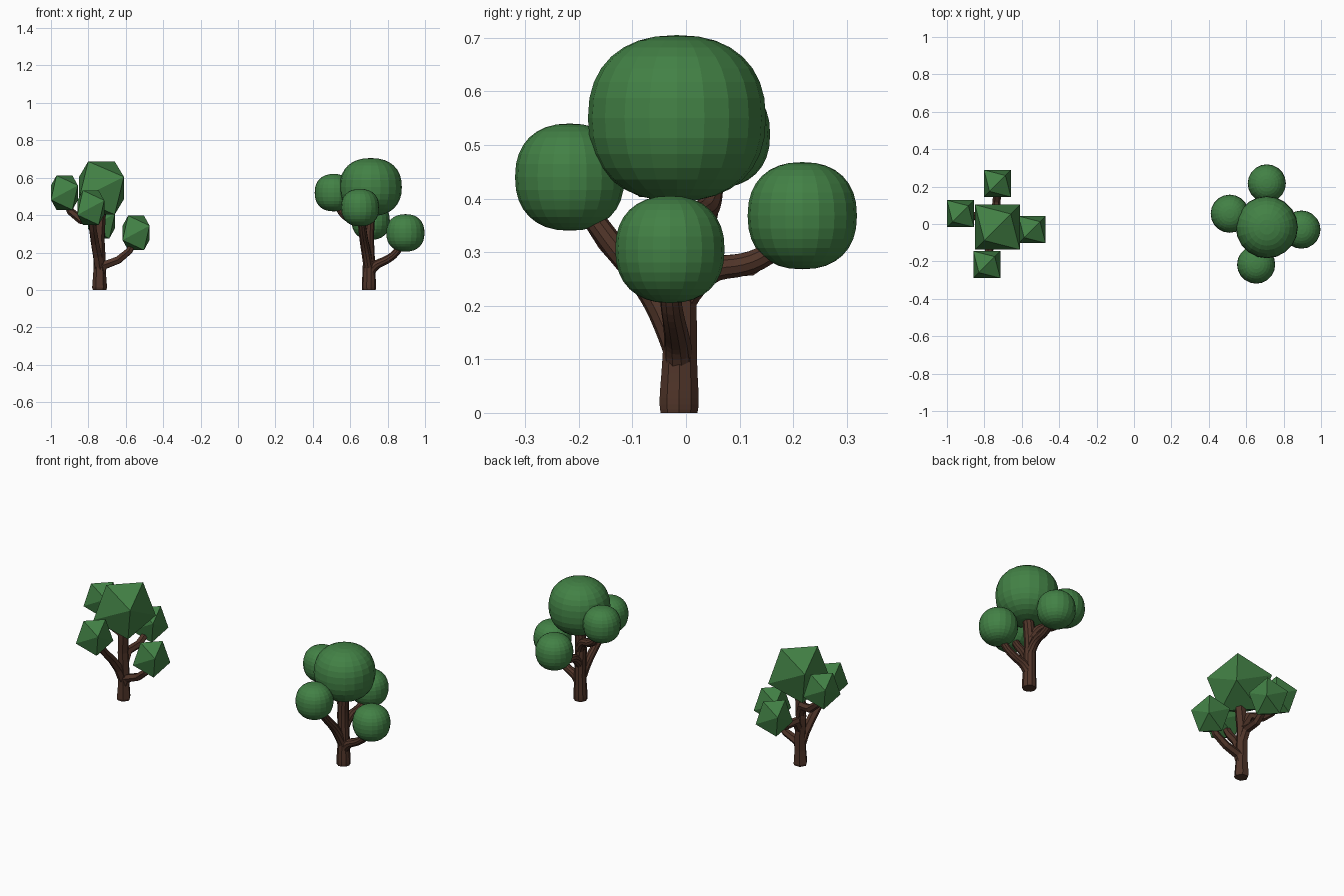
import bpy, bmesh, math
from mathutils import Vector

if "Cube" in bpy.data.objects:
    bpy.data.objects.remove(bpy.data.objects["Cube"])

# materials
def material(name, rgb):
    m = bpy.data.materials.new(name)
    m.diffuse_color = (*rgb, 1)
    m.use_nodes = True
    m.node_tree.nodes["Principled BSDF"].inputs["Base Color"].default_value = m.diffuse_color
    return m

LEAF = material("leaf_green", (0.055, 0.22, 0.06))
BARK = material("bark_brown", (0.08, 0.035, 0.022))

def add_mesh(name, mesh, mat):
    mesh.materials.clear()
    mesh.materials.append(mat)
    for p in mesh.polygons:
        p.use_smooth = False
        p.material_index = 0
    ob = bpy.data.objects.new(name, mesh)
    bpy.context.collection.objects.link(ob)
    return ob

# tapered limb following a path of (x, y, z, radius)
def limb(name, path, dx, detailed):
    cu = bpy.data.curves.new(name, 'CURVE')
    cu.dimensions = '3D'
    cu.bevel_depth = 1.0
    cu.bevel_resolution = 3 if detailed else 1
    cu.use_fill_caps = True
    cu.resolution_u = 4 if detailed else 1
    sp = cu.splines.new('NURBS' if detailed else 'POLY')
    sp.points.add(len(path) - 1)
    for pt, (x, y, z, r) in zip(sp.points, path):
        pt.co = (x + dx, y, z, 1)
        pt.radius = r
    if detailed:
        sp.order_u = 3
        sp.use_endpoint_u = True
    tmp = bpy.data.objects.new("tmp", cu)
    bpy.context.collection.objects.link(tmp)
    dg = bpy.context.evaluated_depsgraph_get()
    mesh = bpy.data.meshes.new_from_object(tmp.evaluated_get(dg))
    bpy.data.objects.remove(tmp)
    return add_mesh(name, mesh, BARK)

# rounded foliage: boxy-profiled ball of revolution
def round_foliage(name, c, r, rz):
    seg, rings, e = 20, 16, 2 / 2.3
    bm = bmesh.new()
    bmesh.ops.create_uvsphere(bm, u_segments=seg, v_segments=rings, radius=1)
    for v in bm.verts:
        h = max(-1, min(1, v.co.z))
        rad = math.hypot(v.co.x, v.co.y)
        k = rad ** e / rad if rad > 1e-5 else 0
        v.co = Vector((v.co.x * k * r, v.co.y * k * r,
                       math.copysign(abs(h) ** e, h) * rz)) + Vector(c)
    mesh = bpy.data.meshes.new(name)
    bm.to_mesh(mesh)
    bm.free()
    add_mesh(name, mesh, LEAF)

# faceted foliage: twelve triangles, crossed top and bottom edges
def faceted_foliage(name, c, half, h):
    bm = bmesh.new()
    for s in (-1, 1):
        for x, y, z in ((0.59, 0.59, 1), (0.59, -0.59, -1),
                        (1, -1, 0.42), (1, 1, -0.42)):
            bm.verts.new(Vector((s * x * half, s * y * half, z * h)) + Vector(c))
    bmesh.ops.convex_hull(bm, input=bm.verts)
    bmesh.ops.recalc_face_normals(bm, faces=bm.faces)
    mesh = bpy.data.meshes.new(name)
    bm.to_mesh(mesh)
    bm.free()
    add_mesh(name, mesh, LEAF)

# layout shared by both trees (positions of the round tree)
CROWN = (0.71, -0.017, 0.55)
TUFTS = {"back": (0.71, 0.217, 0.368), "left": (0.512, 0.055, 0.52),
         "right": (0.895, -0.03, 0.305), "front": (0.653, -0.217, 0.44)}
LIMBS = {
    "trunk": [(0.70, -0.013, 0, 0.036), (0.70, -0.013, 0.012, 0.040),
              (0.70, -0.012, 0.09, 0.034), (0.70, -0.010, 0.17, 0.032),
              (0.695, -0.012, 0.28, 0.031), (0.70, -0.015, 0.36, 0.031),
              (0.71, -0.017, 0.46, 0.027)],
    "back_branch": [(0.70, -0.01, 0.20, 0.026), (0.70, 0.03, 0.27, 0.024),
                    (0.705, 0.12, 0.275, 0.022), (0.71, 0.18, 0.315, 0.020),
                    (0.71, 0.205, 0.36, 0.018)],
    "left_branch": [(0.70, -0.01, 0.29, 0.026), (0.67, 0.015, 0.365, 0.024),
                    (0.60, 0.04, 0.375, 0.023), (0.545, 0.05, 0.42, 0.021),
                    (0.52, 0.055, 0.48, 0.018)],
    "right_branch": [(0.70, -0.012, 0.08, 0.028), (0.72, -0.015, 0.13, 0.026),
                     (0.80, -0.02, 0.16, 0.022), (0.86, -0.03, 0.21, 0.020),
                     (0.885, -0.03, 0.27, 0.018)],
    "front_branch": [(0.70, -0.012, 0.11, 0.028), (0.688, -0.04, 0.185, 0.026),
                     (0.675, -0.085, 0.255, 0.024), (0.665, -0.145, 0.32, 0.022),
                     (0.655, -0.205, 0.41, 0.019)],
}

for style, dx, detailed in (("round", 0.0, True), ("faceted", -1.44, False)):
    for part, path in LIMBS.items():
        limb(f"{style}_tree_{part}", path, dx, detailed)
    for part, (x, y, z) in TUFTS.items():
        name = f"{style}_tree_{part}_foliage"
        if detailed:
            round_foliage(name, (x, y, z), 0.102, 0.1)
        else:
            faceted_foliage(name, (x + dx, y, z), 0.072, 0.092)
    x, y, z = CROWN
    if detailed:
        round_foliage("round_tree_crown", (x, y, z), 0.166, 0.155)
    else:
        faceted_foliage("faceted_tree_crown", (x + dx, y, z - 0.005), 0.12, 0.142)
